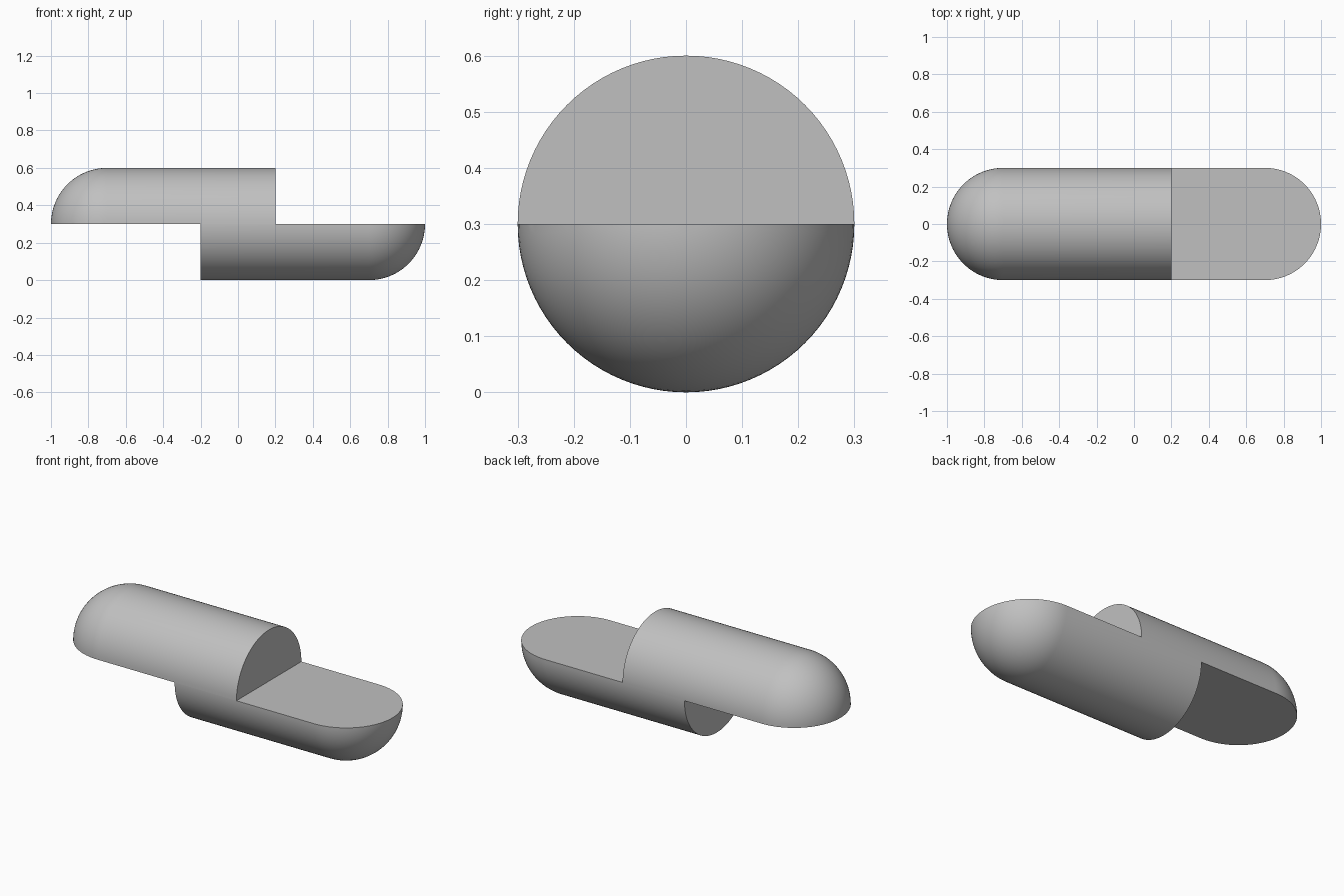
import bpy
import bmesh
from math import pi, sin, cos, radians
from mathutils import Vector

RADIUS = 0.3
HALF_LENGTH = 1.0
STEP = 0.2          # distance of each step face from the middle
SEGMENTS = 96
ARC_STEPS = 24

cube = bpy.data.objects.get("Cube")
if cube:
    bpy.data.objects.remove(cube, do_unlink=True)

grey = bpy.data.materials.new("plain grey")
grey.use_nodes = True
colour = (0.53, 0.53, 0.53, 1)
grey.diffuse_color = colour
grey.node_tree.nodes["Principled BSDF"].inputs["Base Color"].default_value = colour


def add_object(name, bm):
    mesh = bpy.data.meshes.new(name)
    bmesh.ops.recalc_face_normals(bm, faces=bm.faces)
    bm.to_mesh(mesh)
    bm.free()
    mesh.materials.append(grey)
    obj = bpy.data.objects.new(name, mesh)
    bpy.context.collection.objects.link(obj)
    return obj


# Round-ended rod: a profile spun about the x axis
bm = bmesh.new()
centre = HALF_LENGTH - RADIUS
arc = [(centre + RADIUS * cos(a), RADIUS * sin(a))
       for a in (pi / 2 * i / ARC_STEPS for i in range(ARC_STEPS + 1))]
profile = [(-x, r) for x, r in arc] + arc[::-1]
verts = [bm.verts.new((x, r, RADIUS)) for x, r in profile]
edges = [bm.edges.new(pair) for pair in zip(verts, verts[1:])]
bmesh.ops.spin(bm, geom=verts + edges, cent=(0, 0, RADIUS), axis=(1, 0, 0),
               angle=2 * pi, steps=SEGMENTS)
bmesh.ops.remove_doubles(bm, verts=bm.verts, dist=0.0001)
rod = add_object("stepped_rod", bm)


# Notches: lower half of the right end, upper half of the left end
def cut_notch(name, side):
    box = bmesh.new()
    bmesh.ops.create_cube(box, size=1)
    bmesh.ops.scale(box, vec=Vector((1, 1, 0.5)), verts=box.verts)
    bmesh.ops.translate(box, vec=Vector((side * (STEP + 0.5), 0, RADIUS + side * 0.25)),
                        verts=box.verts)
    cutter = add_object(name, box)
    cutter.hide_render = True
    mod = rod.modifiers.new(name, 'BOOLEAN')
    mod.operation = 'DIFFERENCE'
    mod.solver = 'EXACT'
    mod.object = cutter
    bpy.ops.object.modifier_apply(modifier=mod.name)
    bpy.data.objects.remove(cutter, do_unlink=True)


bpy.ops.object.select_all(action='DESELECT')
rod.select_set(True)
bpy.context.view_layer.objects.active = rod
cut_notch("upper_notch", 1)
cut_notch("lower_notch", -1)
bpy.ops.object.shade_smooth_by_angle(angle=radians(30))
